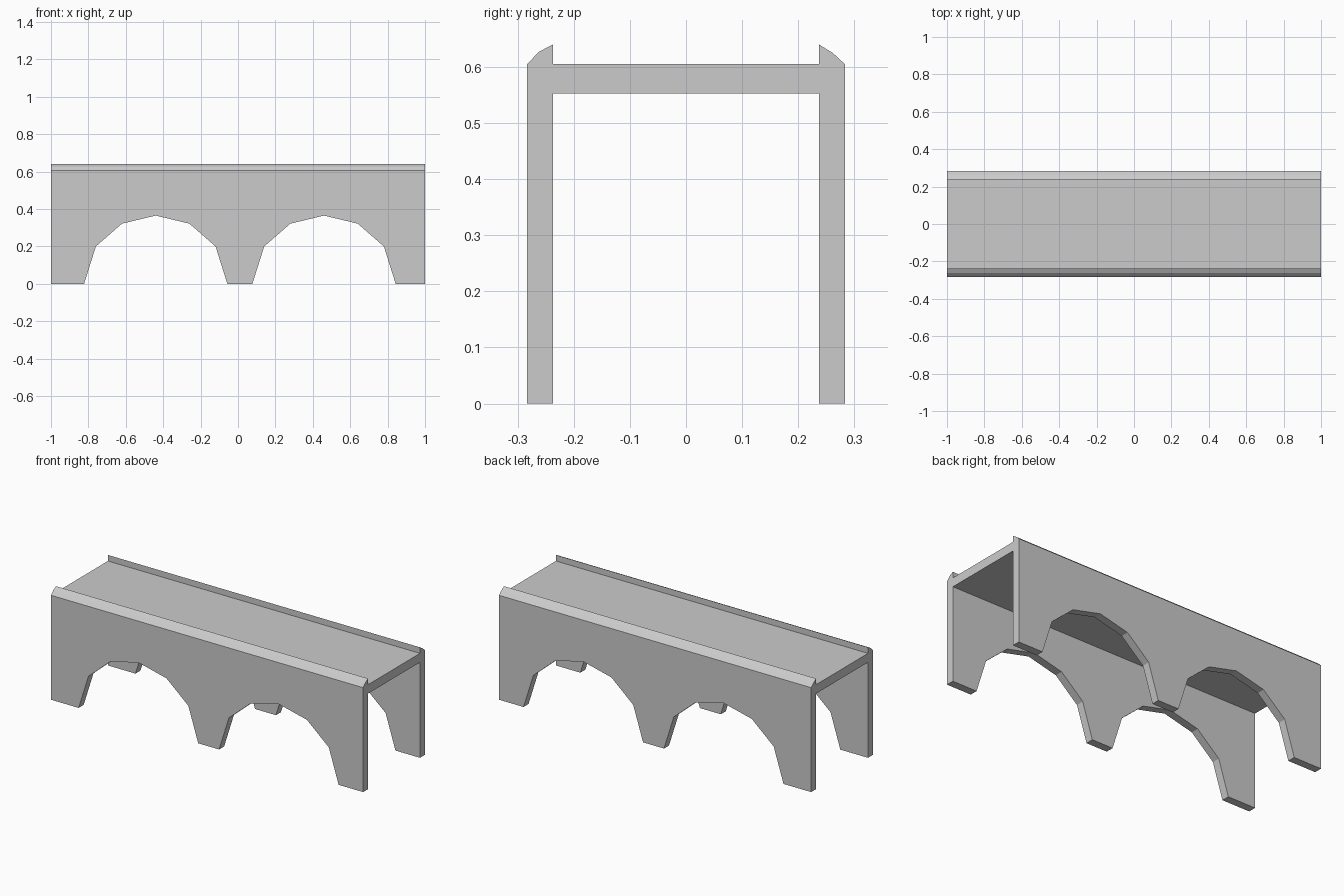
import bpy, bmesh
from mathutils import Vector

if "Cube" in bpy.data.objects:
    bpy.data.objects.remove(bpy.data.objects["Cube"])


def prism(name, outline, direction):
    """Extrude a closed 3D outline along a vector into a solid object."""
    bm = bmesh.new()
    face = bm.faces.new([bm.verts.new(p) for p in outline])
    result = bmesh.ops.extrude_face_region(bm, geom=[face], use_keep_orig=True)
    moved = [g for g in result["geom"] if isinstance(g, bmesh.types.BMVert)]
    bmesh.ops.translate(bm, verts=moved, vec=Vector(direction))
    bmesh.ops.recalc_face_normals(bm, faces=bm.faces)
    mesh = bpy.data.meshes.new(name)
    bm.to_mesh(mesh)
    bm.free()
    obj = bpy.data.objects.new(name, mesh)
    bpy.context.collection.objects.link(obj)
    return obj


OUTER, INNER = 0.283, 0.237
DECK_TOP, DECK_BOTTOM = 0.605, 0.553

# One arch, relative to its centre line
half = [(-0.383, 0), (-0.32, 0.2), (-0.18, 0.322)]
arch = half + [(0, 0.365)] + [(-x, z) for x, z in reversed(half)]

# Side wall outline with two arch openings
wall = [(-1, DECK_TOP), (-1, 0)]
for centre in (-0.44, 0.46):
    wall += [(centre + x, z) for x, z in arch]
wall += [(1, 0), (1, DECK_TOP)]

for name, y in (("front_arch_wall", -OUTER), ("back_arch_wall", INNER)):
    prism(name, [(x, y, z) for x, z in wall], (0, OUTER - INNER, 0))

# Sections that run the full length of the bridge
sections = {
    "deck": [(-INNER, DECK_BOTTOM), (INNER, DECK_BOTTOM),
             (INNER, DECK_TOP), (-INNER, DECK_TOP)],
    "front_parapet": [(-OUTER, DECK_TOP), (-INNER, DECK_TOP),
                      (-INNER, 0.64), (-0.262, 0.627)],
    "back_parapet": [(OUTER, DECK_TOP), (INNER, DECK_TOP),
                     (INNER, 0.64), (0.262, 0.6245)],
}
for name, section in sections.items():
    prism(name, [(-1, y, z) for y, z in section], (2, 0, 0))
